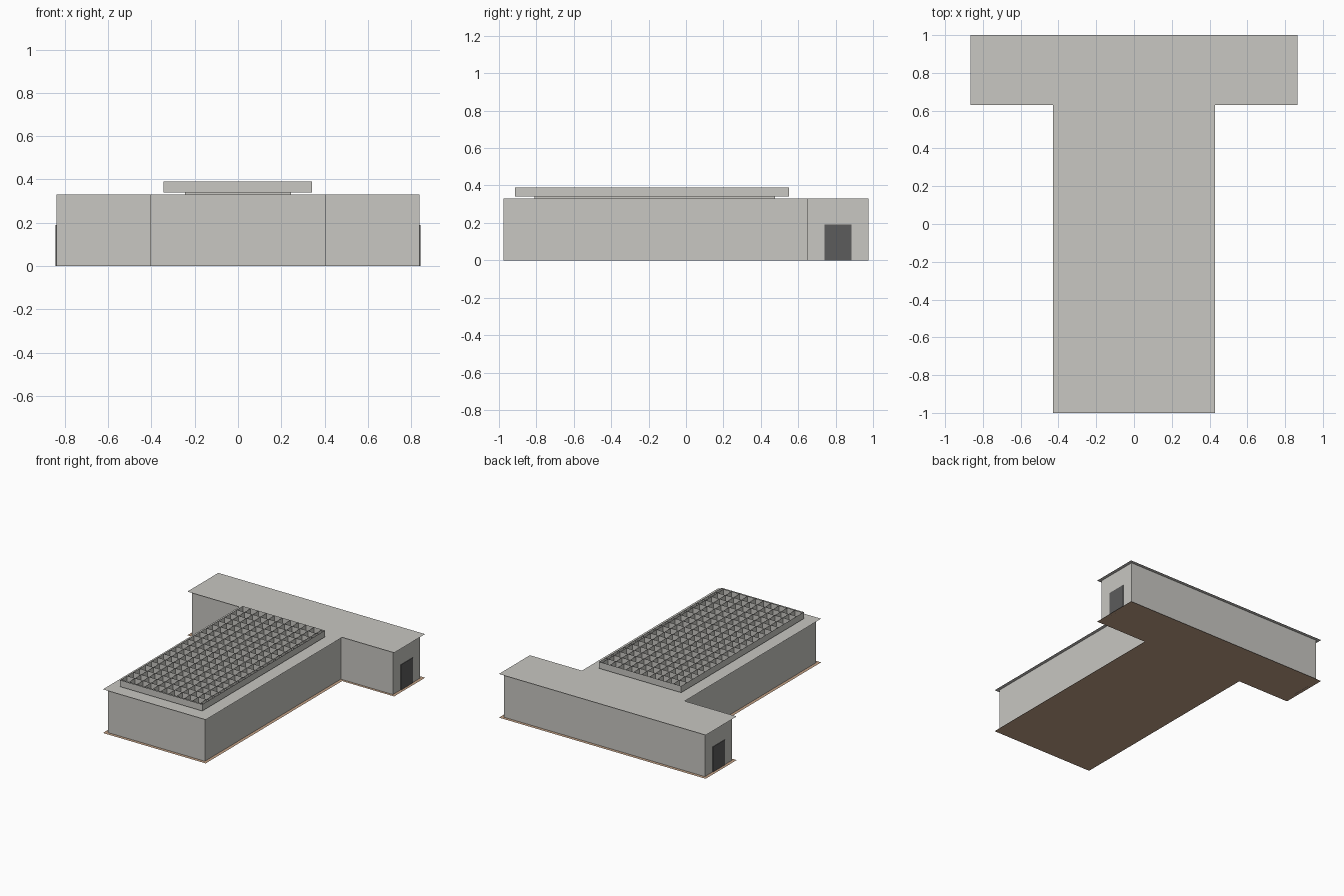
import bpy
import bmesh

cube = bpy.data.objects.get("Cube")
if cube:
    bpy.data.objects.remove(cube, do_unlink=True)


def material(name, rgb):
    mat = bpy.data.materials.new(name)
    mat.use_nodes = True
    colour = (*rgb, 1.0)
    mat.diffuse_color = colour
    mat.node_tree.nodes["Principled BSDF"].inputs["Base Color"].default_value = colour
    return mat


CONCRETE = material("pale concrete", (0.578, 0.571, 0.539))
EARTH = material("brown floor", (0.53, 0.35, 0.235))
DOOR = material("dark grey door", (0.107, 0.107, 0.107))


def finish(name, bm, mat):
    mesh = bpy.data.meshes.new(name)
    bm.to_mesh(mesh)
    bm.free()
    mesh.materials.append(mat)
    obj = bpy.data.objects.new(name, mesh)
    bpy.context.collection.objects.link(obj)
    return obj


def t_outline(stem, wing, front, inner, back):
    """Counter-clockwise T-shaped plan."""
    right = [(stem, front), (stem, inner), (wing, inner), (wing, back)]
    return right + [(-x, y) for x, y in reversed(right)]


def rectangle(x0, x1, y0, y1):
    return [(x0, y0), (x1, y0), (x1, y1), (x0, y1)]


def sheet(name, outline, z, mat, up=True):
    bm = bmesh.new()
    face = bm.faces.new([bm.verts.new((x, y, z)) for x, y in outline])
    face.normal_update()
    if (face.normal.z > 0) != up:
        face.normal_flip()
    return finish(name, bm, mat)


def add_strip(bm, a, b, z0, z1):
    """Upright panel from plan point a to plan point b."""
    corners = [(*a, z0), (*b, z0), (*b, z1), (*a, z1)]
    bm.faces.new([bm.verts.new(c) for c in corners])


def add_ring(bm, outline, z0, z1):
    for i, a in enumerate(outline):
        add_strip(bm, a, outline[(i + 1) % len(outline)], z0, z1)


# Floor, walls and overhanging flat roof
ROOF_Z = 0.33
slab = t_outline(0.43, 0.865, -1.0, 0.63, 1.0)
sheet("floor", slab, 0.0, EARTH)
sheet("roof", slab, ROOF_Z, CONCRETE)
walls = bmesh.new()
add_ring(walls, t_outline(0.405, 0.84, -0.975, 0.65, 0.975), 0.0, ROOF_Z)
bmesh.ops.remove_doubles(walls, verts=walls.verts, dist=0.0001)
finish("walls", walls, CONCRETE)

# Low curb carrying the roof grille
curb = bmesh.new()
add_ring(curb, rectangle(-0.245, 0.245, -0.81, 0.475), ROOF_Z, 0.34)
finish("grille_curb", curb, CONCRETE)

# Open grille of thin crossing fins
X0, X1, Y0, Y1 = -0.345, 0.342, -0.915, 0.55
LOW, HIGH = 0.34, 0.39
PITCH_X, PITCH_Y = 0.0663, 0.0727
grille = bmesh.new()
add_ring(grille, rectangle(X0, X1, Y0, Y1), LOW, HIGH)
x = X0 + PITCH_X
while x < X1 - 0.01:
    add_strip(grille, (x, Y0), (x, Y1), LOW, HIGH)
    x += PITCH_X
y = Y1 - PITCH_Y
while y > Y0 + 0.01:
    add_strip(grille, (X0, y), (X1, y), LOW, HIGH)
    y -= PITCH_Y
finish("roof_grille", grille, CONCRETE)

# Double doors on both wing ends
for side, label in ((1, "left"), (-1, "right")):
    for leaf, y in (("front", 0.776), ("back", 0.849)):
        bm = bmesh.new()
        bmesh.ops.create_cube(bm, size=1)
        bmesh.ops.scale(bm, vec=(0.004, 0.072, 0.19), verts=bm.verts)
        bmesh.ops.translate(bm, vec=(side * 0.842, y, 0.095), verts=bm.verts)
        finish(f"{label}_door_{leaf}_leaf", bm, DOOR)
